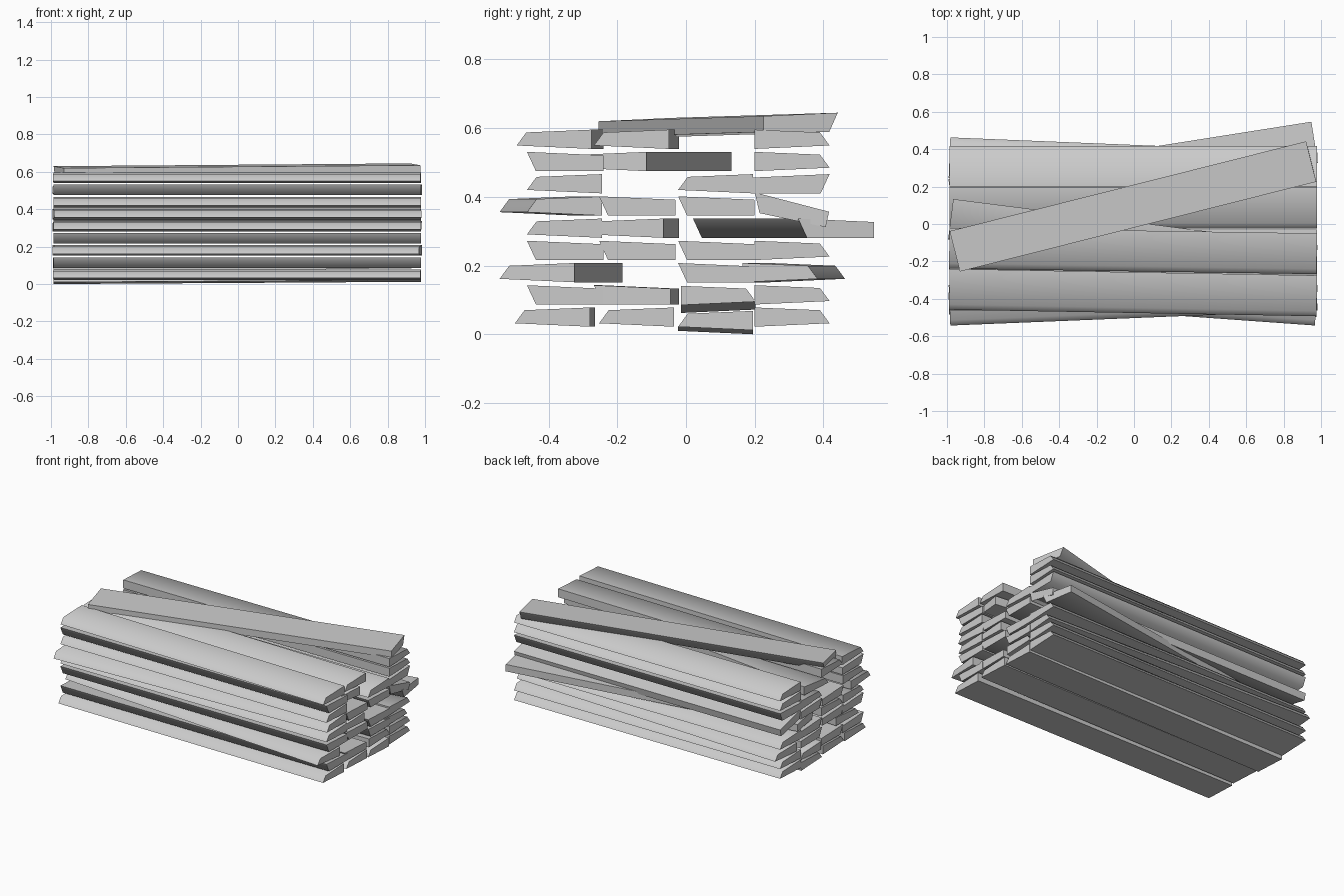
import bpy, math
from mathutils import Vector, Matrix

cube = bpy.data.objects.get("Cube")
if cube:
    bpy.data.objects.remove(cube, do_unlink=True)

wood = bpy.data.materials.new("pale_grey")
wood.use_nodes = True
grey = (0.6, 0.6, 0.6, 1)
wood.diffuse_color = grey
wood.node_tree.nodes["Principled BSDF"].inputs["Base Color"].default_value = grey

# Plank cross sections (y, z): overhanging thick edge, and sloping thin edge
THICK = [(-.087, -.028), (.11, -.028), (.11, .018), (-.113, .028)]
THIN = [(-.113, -.018), (.105, -.028), (.105, .028), (-.085, .02)]
LENGTH = 1.965
COLUMNS = {"front": -.35, "mid_front": -.14, "mid_back": .09, "back": .305}


def layer_z(layer):
    return .05 + .0647 * (layer - 1)


def plank(name, kind, right, left, roll=0):
    """Plank between two (y, z) end centres; a lower case kind is mirrored."""
    section = THICK if kind.upper() == "P" else THIN
    if kind.islower():
        section = [(-y, z) for y, z in reversed(section)]
    half = LENGTH / 2
    verts = [(x, y, z) for x in (-half, half) for y, z in section]
    faces = [(3, 2, 1, 0), (4, 5, 6, 7)]
    faces += [(i, (i + 1) % 4, (i + 1) % 4 + 4, i + 4) for i in range(4)]
    mesh = bpy.data.meshes.new(name)
    mesh.from_pydata(verts, [], faces)
    mesh.materials.append(wood)
    obj = bpy.data.objects.new(name, mesh)
    bpy.context.collection.objects.link(obj)
    # Lay the rigid plank along the line between its ends
    dy, dz = right[0] - left[0], right[1] - left[1]
    turn = (Matrix.Rotation(math.atan2(dy, LENGTH), 4, "Z")
            @ Matrix.Rotation(-math.atan2(dz, LENGTH), 4, "Y")
            @ Matrix.Rotation(math.radians(roll), 4, "X"))
    mid = Vector((-.005, (right[0] + left[0]) / 2, (right[1] + left[1]) / 2))
    obj.matrix_world = Matrix.Translation(mid) @ turn
    bpy.ops.object.select_all(action="DESELECT")
    obj.select_set(True)
    bpy.context.view_layer.objects.active = obj
    bpy.ops.object.shade_smooth_by_angle(angle=math.radians(70))


# Straight planks, one letter per layer from the bottom, dot for none
STACK = {
    "front": ".P.PQ.QP.",
    "mid_front": "Q..P.P...",
    "mid_back": "..PP.PQ..",
    "back": "qq.q..pqq",
}
for column, kinds in STACK.items():
    for layer, kind in enumerate(kinds, 1):
        if kind != ".":
            y, z = COLUMNS[column], layer_z(layer)
            plank(f"{column}_plank_{layer}", kind, (y, z), (y, z))

# Skewed planks: column, layer, kind, right end y, left end y
SKEWED = [
    ("front", 1, "Q", -.385, -.37),
    ("mid_front", 2, "P", -.155, -.13),
    ("front", 3, "Q", -.43, -.29),
    ("back", 3, "q", .27, .35),
    ("mid_front", 5, "Q", -.17, -.125),
    ("back", 5, "P", .44, .13),
    ("front", 6, "Q", -.35, -.43),
    ("mid_front", 8, "Q", -.22, .03),
    ("front", 9, "Q", -.38, -.345),
    ("mid_front", 9, "Q", -.155, -.125),
]
for column, layer, kind, right, left in SKEWED:
    z = layer_z(layer)
    plank(f"{column}_skewed_plank_{layer}", kind, (right, z), (left, z))

# Sagging and rolled planks
plank("mid_back_sagging_plank_low", "Q", (.09, .04), (.09, .028))
plank("mid_back_sagging_plank_high", "q", (.09, .113), (.09, .09))
plank("back_rolled_plank", "P", (.305, .362), (.305, .362), -12)

# Loose plank lying diagonally on top
plank("top_diagonal_plank", "p", (.34, .617), (-.155, .602))
